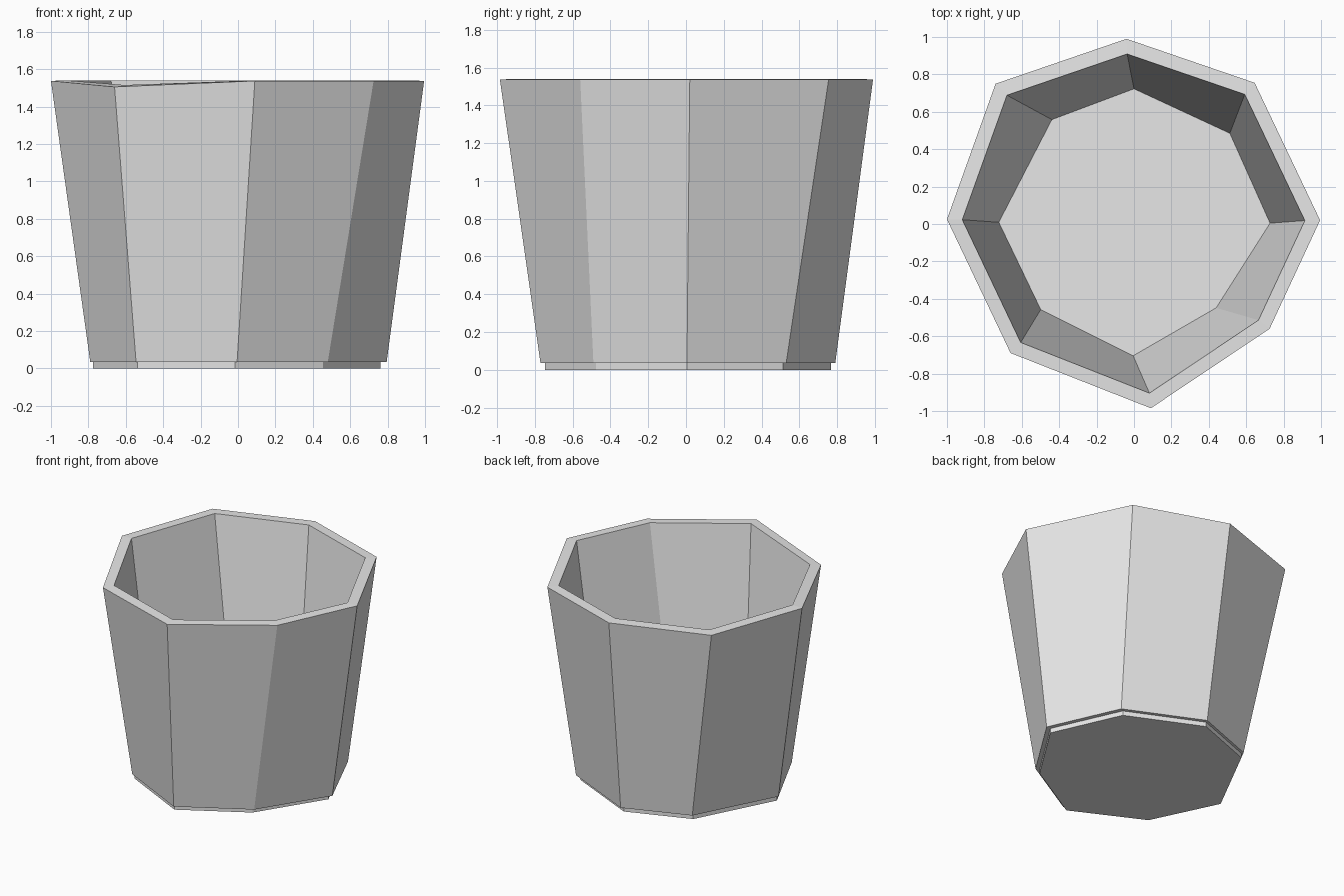
import bpy
import bmesh

# Remove the default object
default_cube = bpy.data.objects.get("Cube")
if default_cube:
    bpy.data.objects.remove(default_cube, do_unlink=True)

# Single matte grey material
grey = bpy.data.materials.new("light_grey")
grey.use_nodes = True
colour = (0.8, 0.8, 0.8, 1)
grey.diffuse_color = colour
grey.node_tree.nodes["Principled BSDF"].inputs["Base Color"].default_value = colour

# Hand-cut eight-sided outlines of the rim and of the foot of the wall
RIM = [(-.04, .99), (.645, .755), (.995, .02), (.725, -.56),
       (.09, -.985), (-.66, -.69), (-1, .025), (-.74, .75)]
FOOT = [(0, .79), (.56, .53), (.795, .005), (.48, -.49),
        (-.005, -.77), (-.545, -.5), (-.79, .01), (-.48, .61)]
LOW_CORNER = 5


def add_ring(bm, outline, z, scale=1.0, shift=0.0):
    """Add one scaled copy of an outline at a given height."""
    return [bm.verts.new((x * scale + shift, y * scale, z)) for x, y in outline]


def bridge(bm, lower, upper):
    """Join two rings with a band of flat quads."""
    count = len(lower)
    for i in range(count):
        j = (i + 1) % count
        bm.faces.new((lower[i], lower[j], upper[j], upper[i]))


# Pot shell: underside, recessed base, outer wall, rim, inner wall, floor
bm = bmesh.new()
underside = add_ring(bm, FOOT, 0, scale=.97, shift=-.01)
base_top = add_ring(bm, FOOT, .035, scale=.97, shift=-.01)
wall_foot = add_ring(bm, FOOT, .035)
rim_outer = add_ring(bm, RIM, 1.537)
rim_inner = add_ring(bm, RIM, 1.54, scale=.918)
floor = add_ring(bm, FOOT, .1, scale=.915)

# One corner of the rim dips slightly
rim_outer[LOW_CORNER].co.z -= .032
rim_inner[LOW_CORNER].co.z -= .025

rings = [underside, base_top, wall_foot, rim_outer, rim_inner, floor]
for lower, upper in zip(rings, rings[1:]):
    bridge(bm, lower, upper)
bm.faces.new(underside)
bm.faces.new(floor)
bmesh.ops.recalc_face_normals(bm, faces=bm.faces[:])

mesh = bpy.data.meshes.new("pot")
bm.to_mesh(mesh)
bm.free()
mesh.materials.append(grey)
pot = bpy.data.objects.new("pot", mesh)
bpy.context.collection.objects.link(pot)
